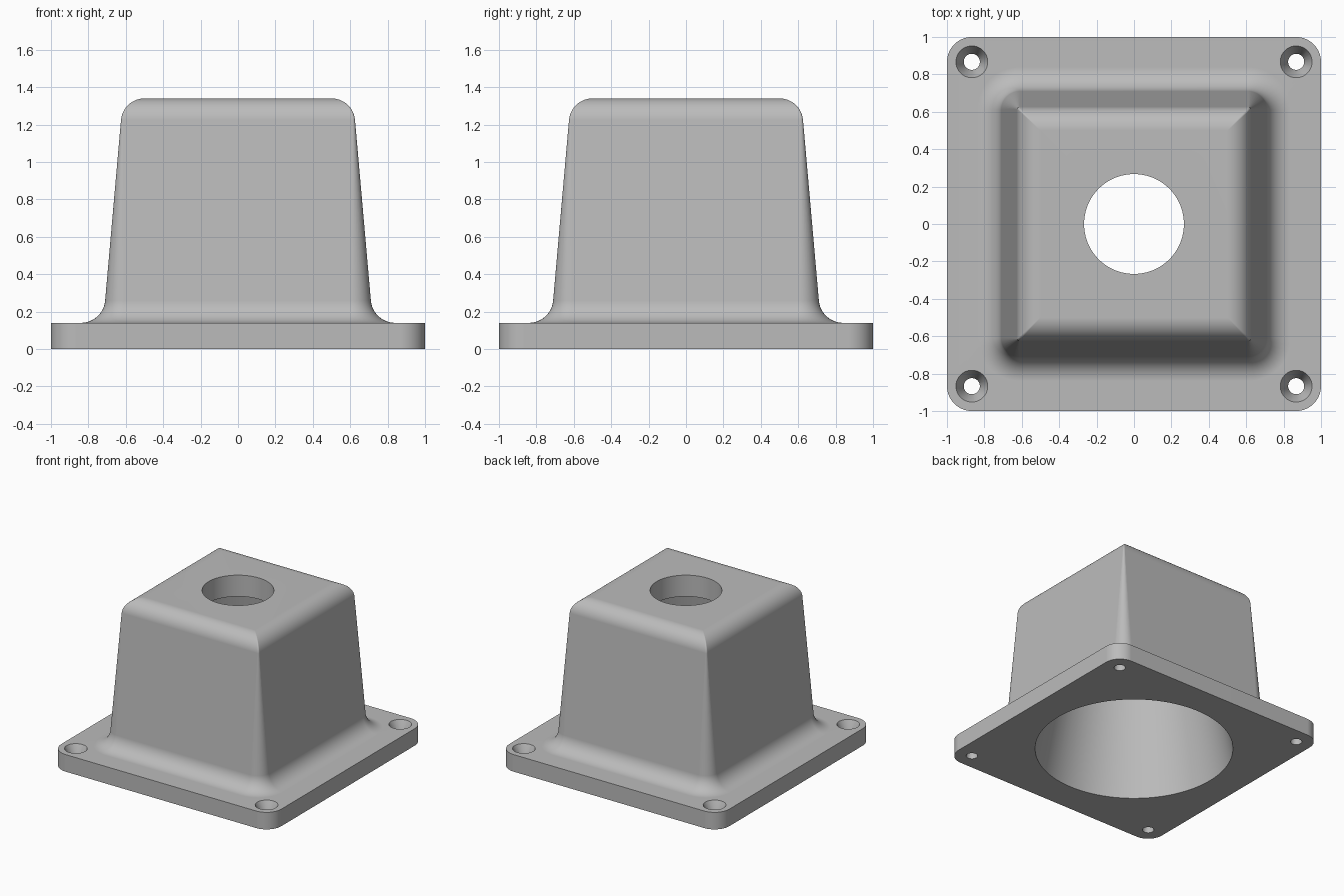
import bpy, bmesh
from math import sin, cos, pi, radians

if "Cube" in bpy.data.objects:
    bpy.data.objects.remove(bpy.data.objects["Cube"])

grey = bpy.data.materials.new("mid grey")
grey.use_nodes = True
GREY = (0.5, 0.5, 0.5, 1)
grey.diffuse_color = GREY
grey.node_tree.nodes["Principled BSDF"].inputs["Base Color"].default_value = GREY

PLATE, TOP, DRAFT = 0.14, 1.34, radians(5)


def rounded_square(half, radius, z, steps=10):
    """Points of a square ring with rounded corners."""
    c = half - radius
    pts = []
    for q, (sx, sy) in enumerate([(1, 1), (-1, 1), (-1, -1), (1, -1)]):
        for i in range(steps + 1):
            a = (q + i / steps) * pi / 2
            pts.append((sx * c + radius * cos(a), sy * c + radius * sin(a), z))
    return pts


def circle(radius, z, x=0, y=0, steps=96):
    return [(x + radius * cos(2 * pi * i / steps),
             y + radius * sin(2 * pi * i / steps), z) for i in range(steps)]


def loft(name, rings):
    """Skin a stack of rings, bottom to top, and cap both ends."""
    bm = bmesh.new()
    loops = [[bm.verts.new(p) for p in ring] for ring in rings]
    for a, b in zip(loops, loops[1:]):
        for i in range(len(a)):
            j = (i + 1) % len(a)
            bm.faces.new((a[i], a[j], b[j], b[i]))
    bm.faces.new(loops[0][::-1])
    bm.faces.new(loops[-1])
    bmesh.ops.recalc_face_normals(bm, faces=bm.faces)
    mesh = bpy.data.meshes.new(name)
    bm.to_mesh(mesh)
    bm.free()
    mesh.materials.append(grey)
    ob = bpy.data.objects.new(name, mesh)
    bpy.context.collection.objects.link(ob)
    return ob


# Base plate, foot fillet, drafted walls and rounded top in one skin
rings = [rounded_square(1, 0.134, 0), rounded_square(1, 0.134, PLATE)]
STEPS = 12
foot, top_r = 0.13, 0.126
for i in range(STEPS + 1):
    a = (pi / 2 - DRAFT) * i / STEPS
    half = 0.84 - foot * sin(a)
    rings.append(rounded_square(half, 0.1 + half - 0.71,
                                PLATE + foot * (1 - cos(a))))
for i in range(STEPS + 1):
    a = DRAFT + (pi / 2 - DRAFT) * i / STEPS
    rings.append(rounded_square(0.5 + top_r * cos(a), 0.012 - 0.01 * i / STEPS,
                                TOP - top_r + top_r * sin(a)))
housing = loft("housing", rings)

# Tapered bore with a narrower round opening through the roof
cutters = [loft("bore_cutter", [circle(0.749, -0.02), circle(0.525, 1.165),
                                circle(0.267, 1.165), circle(0.267, 1.4)])]

# Countersunk screw holes in the plate corners
for sx in (-1, 1):
    for sy in (-1, 1):
        profile = [(0.043, -0.02), (0.043, 0.05), (0.085, PLATE), (0.085, 0.16)]
        cutters.append(loft("screw_hole_cutter", [
            circle(r, z, sx * 0.867, sy * 0.867, 40) for r, z in profile]))

bpy.context.view_layer.objects.active = housing
housing.select_set(True)
for cutter in cutters:
    cutter.hide_render = True
    mod = housing.modifiers.new("cut", 'BOOLEAN')
    mod.operation, mod.solver, mod.object = 'DIFFERENCE', 'EXACT', cutter
    bpy.ops.object.modifier_apply(modifier=mod.name)
    bpy.data.objects.remove(cutter)

# Smooth fillets, crisp edges, flat large faces
bpy.ops.object.shade_smooth_by_angle(angle=radians(30))
weighted = housing.modifiers.new("weighted_normals", 'WEIGHTED_NORMAL')
weighted.keep_sharp = True
